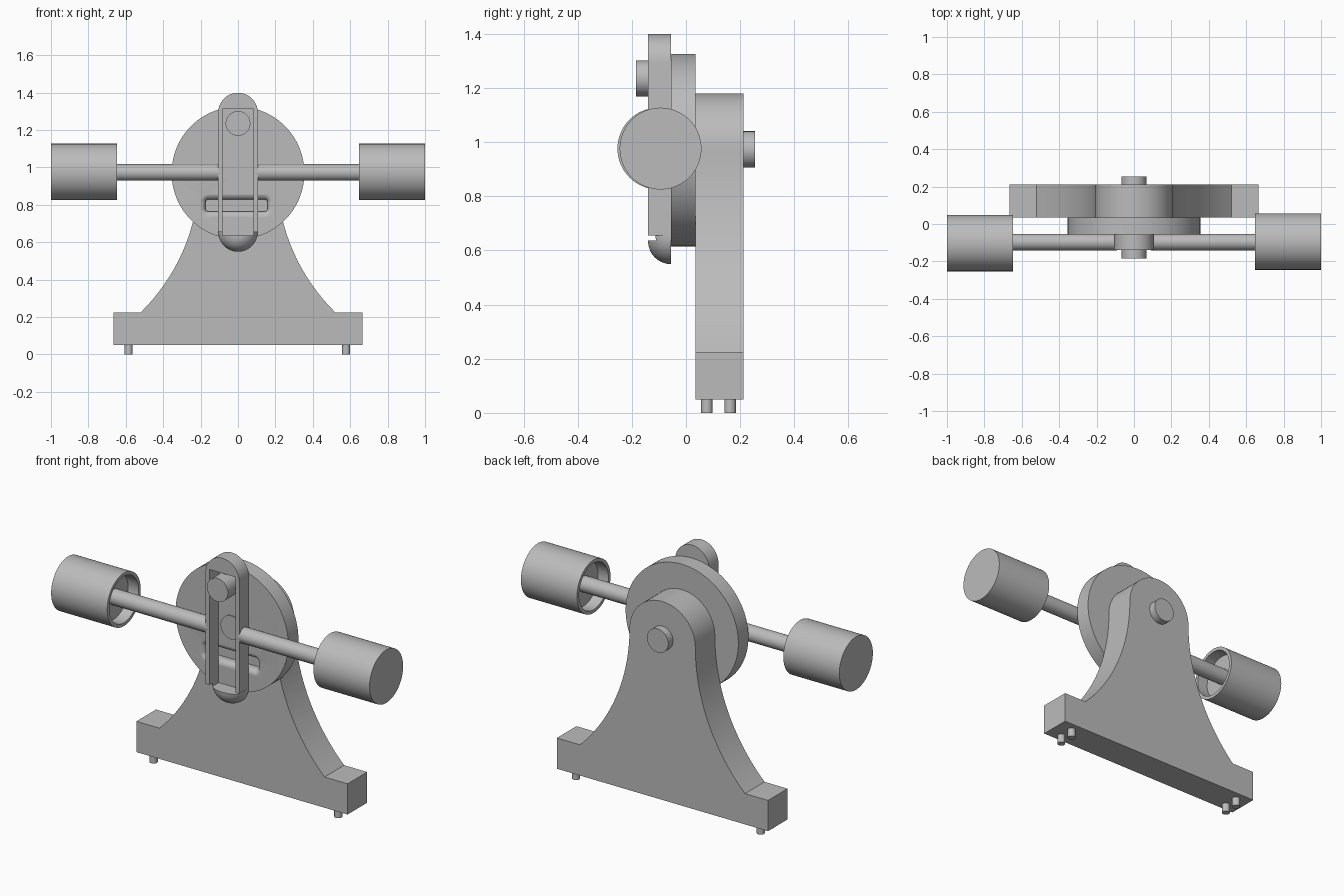
import bpy
import bmesh
from math import sin, cos, pi, sqrt, radians

cube = bpy.data.objects.get("Cube")
if cube:
    bpy.data.objects.remove(cube)

grey = bpy.data.materials.new("plain grey")
grey.use_nodes = True
grey.diffuse_color = (0.5, 0.5, 0.5, 1)
grey.node_tree.nodes["Principled BSDF"].inputs["Base Color"].default_value = (0.5, 0.5, 0.5, 1)

AXLE_Z = 0.973
ROD_Y = -0.097
DISC_FRONT, DISC_BACK = -0.055, 0.036
SEGS = 64


def make(name, bm):
    """Turn a bmesh into a grey object."""
    bmesh.ops.recalc_face_normals(bm, faces=bm.faces)
    mesh = bpy.data.meshes.new(name)
    bm.to_mesh(mesh)
    bm.free()
    mesh.materials.append(grey)
    obj = bpy.data.objects.new(name, mesh)
    bpy.context.collection.objects.link(obj)
    return obj


def select(obj):
    bpy.ops.object.select_all(action='DESELECT')
    obj.select_set(True)
    bpy.context.view_layer.objects.active = obj


def smooth(obj):
    select(obj)
    bpy.ops.object.shade_smooth_by_angle(angle=radians(30))
    return obj


def cut(obj, cutter):
    """Subtract a cutter and discard it."""
    mod = obj.modifiers.new("cut", 'BOOLEAN')
    mod.operation = 'DIFFERENCE'
    mod.solver = 'EXACT'
    mod.object = cutter
    select(obj)
    bpy.ops.object.modifier_apply(modifier=mod.name)
    bpy.data.objects.remove(cutter)


def loft(rings):
    """Bridge equal-length closed rings and cap both ends."""
    bm = bmesh.new()
    loops = [[bm.verts.new(p) for p in ring] for ring in rings]
    n = len(loops[0])
    for a, b in zip(loops, loops[1:]):
        for i in range(n):
            j = (i + 1) % n
            bm.faces.new((a[i], a[j], b[j], b[i]))
    bm.faces.new(loops[0])
    bm.faces.new(loops[-1])
    return bm


def lathe(name, axis, centre, profile, segs=SEGS):
    """Spin (position, radius) pairs around a line parallel to an axis."""
    rings = []
    for t, r in profile:
        ring = []
        for i in range(segs):
            p = list(centre)
            a = 2 * pi * i / segs
            p[axis] = t
            p[(axis + 1) % 3] += r * cos(a)
            p[(axis + 2) % 3] += r * sin(a)
            ring.append(p)
        rings.append(ring)
    return smooth(make(name, loft(rings)))


def rod(name, axis, centre, start, end, r, segs=SEGS):
    return lathe(name, axis, centre, [(start, r), (end, r)], segs)


def arc(x, z, r, start, end, n):
    return [(x + r * cos(start + (end - start) * i / n),
             z + r * sin(start + (end - start) * i / n)) for i in range(n + 1)]


def at_depth(outline, y):
    return [(x, y, z) for x, z in outline]


# Stand: wide foot, concave flanks and a round head
base_w, base_top, head_r, flank_r = 0.665, 0.225, 0.207, 1.05
sweep = math_sweep = sqrt(flank_r ** 2 - (AXLE_Z - base_top) ** 2)
flank = []
for i in range(21):
    z = base_top + (AXLE_Z - base_top) * i / 20
    flank.append((head_r + flank_r - sqrt(flank_r ** 2 - (AXLE_Z - z) ** 2), z))
right = [(base_w, 0.05), (base_w, base_top)] + flank
head = arc(0, AXLE_Z, head_r, 0, pi, 32)[1:-1]
outline = right + head + [(-x, z) for x, z in reversed(right)]
bm = loft([at_depth(outline, DISC_BACK), at_depth(outline, 0.212)])
# Softened rear edge on one flank
rear = [e for e in bm.edges
        if all(v.co.y > 0.2 and 0.2 < v.co.x < 0.52 and 0.22 < v.co.z < 0.8 for v in e.verts)]
bmesh.ops.bevel(bm, geom=rear, offset=0.012, segments=3, profile=0.5, affect='EDGES')
smooth(make("stand", bm))

# Locating pegs under the foot
for side, x in (("left", 0.578), ("right", -0.585)):
    for place, y in (("front", 0.077), ("rear", 0.163)):
        rod(f"{side}_{place}_peg", 2, (x, y, 0), 0, 0.06, 0.021, 32)

# Axle through the stand
rod("axle", 1, (0, 0, AXLE_Z), DISC_FRONT - 0.006, 0.255, 0.067)

# Crank disc with a rounded pocket
disc = rod("crank_disc", 1, (0, 0, AXLE_Z - 0.003), DISC_FRONT, DISC_BACK, 0.355, 96)


def pocket_ring(inset, y):
    cx, cz, w, h, r = -0.008, 0.797, 0.195 - inset, 0.062 - inset, 0.045 - inset
    pts = []
    for k, (sx, sz) in enumerate(((1, 1), (-1, 1), (-1, -1), (1, -1))):
        pts += arc(cx + sx * (w - r), cz + sz * (h - r), r, k * pi / 2, (k + 1) * pi / 2, 8)
    return at_depth(pts, y)


rings = [pocket_ring(0, DISC_FRONT - 0.02)]
for i in range(7):
    a = i / 6 * pi / 2
    rings.append(pocket_ring(0.03 * sin(a), DISC_FRONT + 0.03 * (1 - cos(a))))
rings.append(pocket_ring(0.03, DISC_FRONT + 0.05))
cut(disc, make("pocket_cutter", loft(rings)))
smooth(disc)

# Crank pin riding in the yoke slot
rod("crank_pin", 1, (0, 0, 1.235), -0.185, DISC_FRONT + 0.01, 0.066)

# Slotted yoke: round top, bottom end rolled back towards the disc
yoke_r, roll, low_z, high_z = 0.106, 0.085, 0.655, 1.293
rings = []
for i in range(13):
    a = i / 12 * pi / 2
    r = yoke_r - 0.0002 - roll * (1 - cos(a))
    ring = (arc(0, high_z, yoke_r, 0, pi, 32) + [(-yoke_r, low_z)]
            + arc(0, low_z, r, pi, 2 * pi, 32) + [(yoke_r, low_z)])
    rings.append(at_depth(ring, DISC_FRONT - roll * sin(a)))
yoke = make("yoke", loft(rings))
slot = [(0.083, 0.636), (0.083, 1.313), (-0.083, 1.313), (-0.083, 0.636)]
cut(yoke, make("slot_cutter", loft([at_depth(slot, -0.3), at_depth(slot, 0.1)])))
smooth(yoke)

# Rods, pistons and open cups on both sides
for side, s, cup_y in (("left", 1, -0.094), ("right", -1, -0.102)):
    rod(f"{side}_rod", 0, (0, ROD_Y, AXLE_Z), s * 0.09, s * 0.74, 0.044)
    centre = (0, cup_y, AXLE_Z + 0.003)
    rod(f"{side}_piston", 0, centre, s * 0.71, s * 0.82, 0.128)
    lathe(f"{side}_cup", 0, centre,
          [(s * 0.97, 0.132), (s * 0.647, 0.132), (s * 0.647, 0.151), (s, 0.151)])
